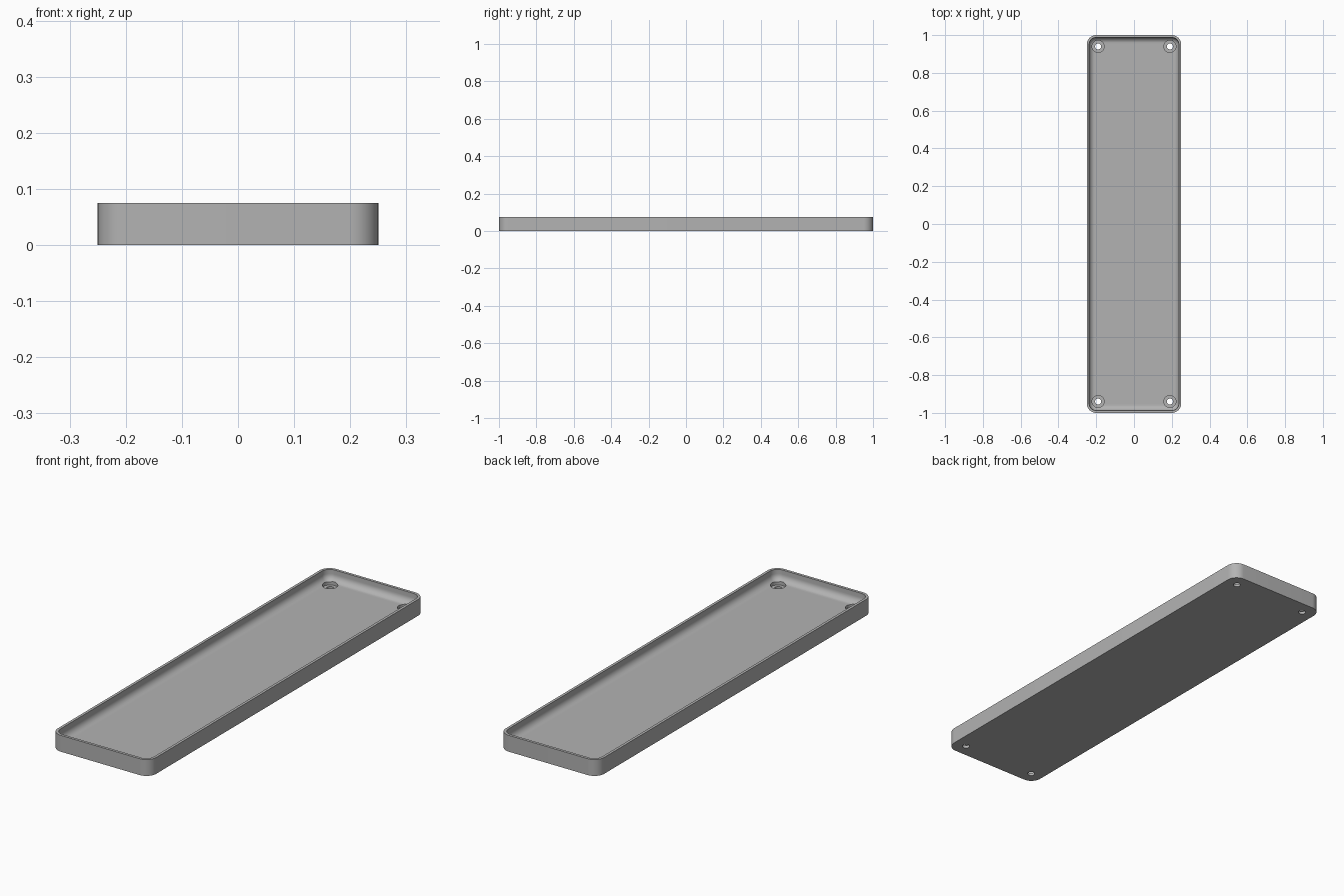
import bpy, bmesh, math

default = bpy.data.objects.get("Cube")
if default:
    bpy.data.objects.remove(default, do_unlink=True)

HALF_X, HALF_Y, HEIGHT = 0.25, 1.0, 0.075
CORNER, WALL, FLOOR, FILLET = 0.05, 0.0125, 0.025, 0.03
HOLE_X, HOLE_Y = 0.19, 0.94
CORNER_STEPS, FILLET_STEPS = 12, 8

grey = bpy.data.materials.new("light_grey")
grey.use_nodes = True
color = (0.45, 0.45, 0.45, 1)
grey.diffuse_color = color
grey.node_tree.nodes["Principled BSDF"].inputs["Base Color"].default_value = color


def rounded_loop(bm, inset, z):
    """Ring of vertices around a rounded rectangle, drawn in from the outside."""
    r = CORNER - inset
    verts = []
    for i, (sx, sy) in enumerate([(1, 1), (-1, 1), (-1, -1), (1, -1)]):
        for k in range(CORNER_STEPS + 1):
            a = math.pi / 2 * (i + k / CORNER_STEPS)
            verts.append(bm.verts.new((sx * (HALF_X - CORNER) + r * math.cos(a),
                                       sy * (HALF_Y - CORNER) + r * math.sin(a), z)))
    return verts


def cutter(name, x, y, radius, z0, z1):
    bpy.ops.mesh.primitive_cylinder_add(vertices=32, radius=radius, depth=z1 - z0,
                                        location=(x, y, (z0 + z1) / 2))
    ob = bpy.context.object
    ob.name = name
    ob.data.materials.append(grey)
    ob.hide_render = True
    return ob


# Tray section: outer wall, rim, inner wall, then a rounded fillet down to the floor
section = [(0, 0), (0, HEIGHT), (WALL, HEIGHT)]
for k in range(FILLET_STEPS + 1):
    a = math.pi / 2 * k / FILLET_STEPS
    section.append((WALL + FILLET * (1 - math.cos(a)), FLOOR + FILLET * (1 - math.sin(a))))

bm = bmesh.new()
loops = [rounded_loop(bm, inset, z) for inset, z in section]
for low, high in zip(loops, loops[1:]):
    for i in range(len(low)):
        j = (i + 1) % len(low)
        bm.faces.new((low[i], low[j], high[j], high[i]))
bm.faces.new(loops[0][::-1])
bm.faces.new(loops[-1])
bmesh.ops.recalc_face_normals(bm, faces=bm.faces)
mesh = bpy.data.meshes.new("tray")
bm.to_mesh(mesh)
bm.free()
tray = bpy.data.objects.new("tray", mesh)
bpy.context.collection.objects.link(tray)
mesh.materials.append(grey)

# Counterbored screw holes in the four corners
cutters = []
for x in (-HOLE_X, HOLE_X):
    for y in (-HOLE_Y, HOLE_Y):
        cutters.append(cutter("screw_hole_cutter", x, y, 0.016, -0.02, 0.1))
        cutters.append(cutter("counterbore_cutter", x, y, 0.032, 0.0125, 0.09))
for c in cutters:
    mod = tray.modifiers.new(c.name, "BOOLEAN")
    mod.operation = "DIFFERENCE"
    mod.solver = "EXACT"
    mod.object = c

# Bake the cuts and drop the cutters
bpy.ops.object.select_all(action="DESELECT")
bpy.context.view_layer.objects.active = tray
tray.select_set(True)
for mod in list(tray.modifiers):
    bpy.ops.object.modifier_apply(modifier=mod.name)
for c in cutters:
    bpy.data.objects.remove(c, do_unlink=True)
bpy.ops.object.shade_smooth_by_angle(angle=math.radians(30))
